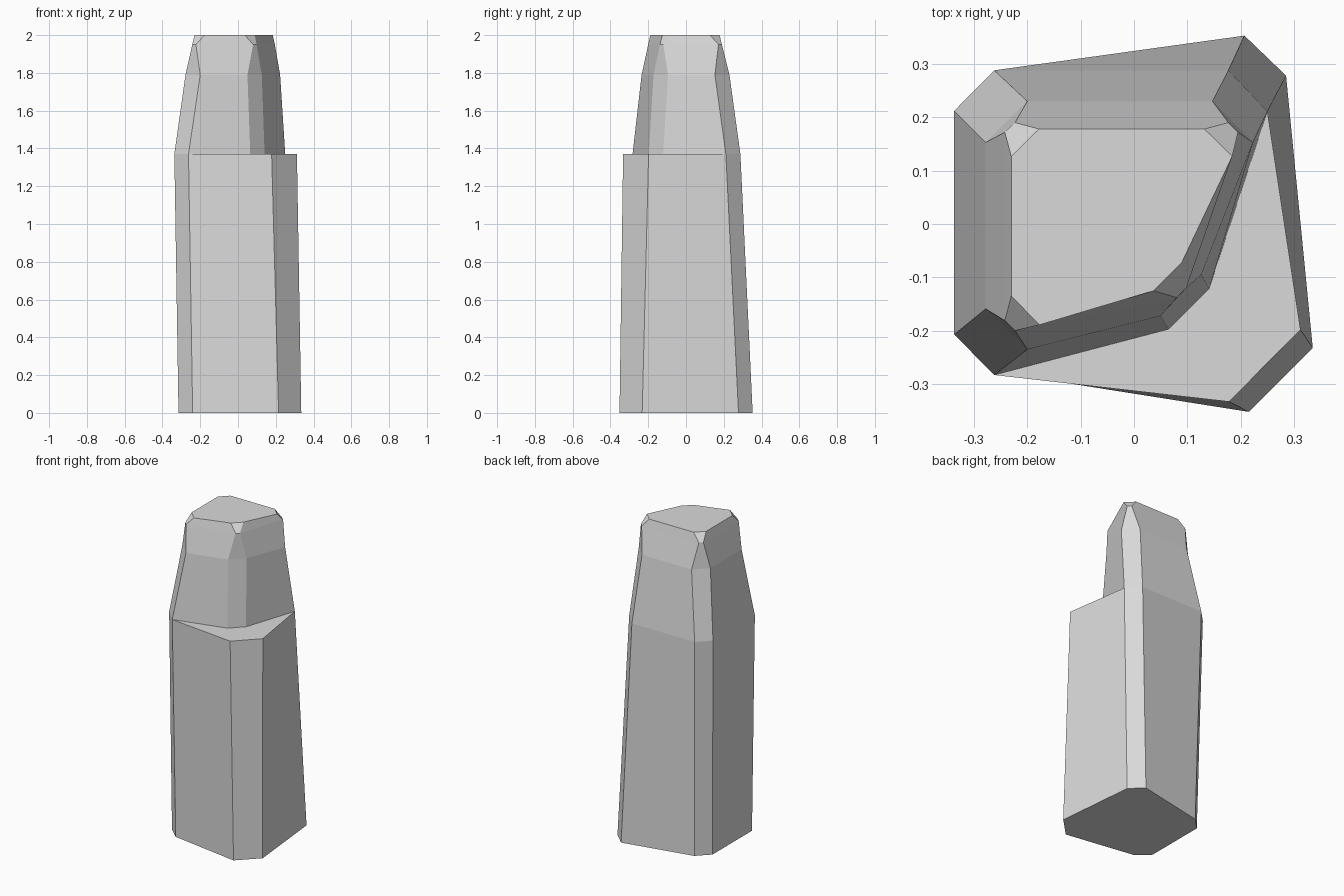
import bpy
import bmesh

if "Cube" in bpy.data.objects:
    bpy.data.objects.remove(bpy.data.objects["Cube"])

stone = bpy.data.materials.new("light grey")
stone.diffuse_color = (0.7, 0.7, 0.7, 1)
stone.use_nodes = True
stone.node_tree.nodes["Principled BSDF"].inputs["Base Color"].default_value = stone.diffuse_color

# Eight-sided outlines, counter-clockwise: front left, front right, back right, back left
BASE = [(-.315, -.21), (-.24, -.28), (.215, -.352), (.335, -.232),
        (.285, .278), (.207, .353), (-.24, .26), (-.315, .185)]
LEDGE = [(-.337, -.207), (-.262, -.283), (.178, -.333), (.312, -.198),
         (.25, .211), (.177, .288), (-.262, .288), (-.337, .212)]
NECK = LEDGE[:2] + [(.065, -.197), (.141, -.121)] + LEDGE[4:]
SHOULDER = [(-.278, -.159), (-.2, -.235), (.05, -.172), (.126, -.095),
            (.223, .153), (.147, .23), (-.2, .23), (-.278, .153)]
RIM = [(-.242, -.181), (-.223, -.2), (.08, -.138), (.098, -.12),
       (.195, .172), (.177, .19), (-.223, .19), (-.242, .172)]
CROWN = [(-.23, -.135), (-.177, -.189), (.037, -.125), (.089, -.073),
         (.184, .127), (.132, .178), (-.178, .178), (-.23, .127)]


def add_ring(bm, outline, z):
    return [bm.verts.new((x, y, z)) for x, y in outline]


def bridge(bm, low, high):
    for i in range(8):
        j = (i + 1) % 8
        corners = []
        for v in (low[i], low[j], high[j], high[i]):
            if v not in corners:
                corners.append(v)
        if len(corners) > 2:
            bm.faces.new(corners)


bm = bmesh.new()

# Tapered lower shaft
base = add_ring(bm, BASE, 0)
ledge = add_ring(bm, LEDGE, 1.37)
bm.faces.new(base[::-1])
bridge(bm, base, ledge)

# Flat step at the front right corner; the neck shares the other corners
step = add_ring(bm, NECK[2:4], 1.37)
neck = ledge[:2] + step + ledge[4:]
bridge(bm, ledge, neck)

# Narrowing head with chamfered corners
lower = neck
for outline, z in ((SHOULDER, 1.79), (RIM, 1.95), (CROWN, 2.0)):
    upper = add_ring(bm, outline, z)
    bridge(bm, lower, upper)
    lower = upper
bm.faces.new(lower)

bmesh.ops.recalc_face_normals(bm, faces=bm.faces[:])
mesh = bpy.data.meshes.new("stone_pillar")
bm.to_mesh(mesh)
bm.free()
mesh.materials.append(stone)
pillar = bpy.data.objects.new("stone_pillar", mesh)
bpy.context.collection.objects.link(pillar)
